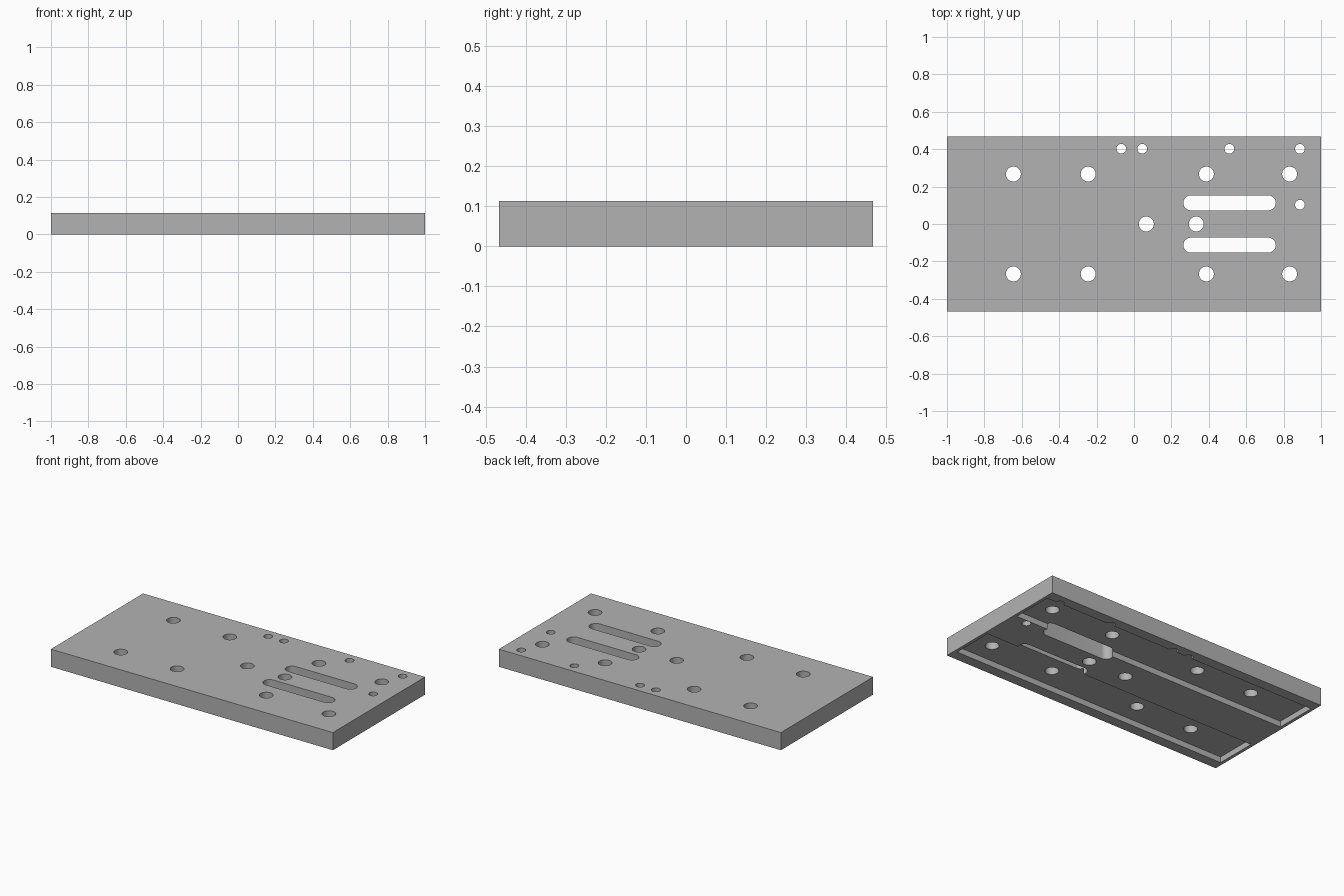
import bpy, bmesh, math

cube = bpy.data.objects.get("Cube")
if cube:
    bpy.data.objects.remove(cube, do_unlink=True)

LENGTH, WIDTH, HEIGHT = 2.0, 0.934, 0.113
POCKET_DEPTH = 0.037

grey = bpy.data.materials.new("plain_grey")
grey.use_nodes = True
color = (0.45, 0.45, 0.45, 1)
grey.diffuse_color = color
grey.node_tree.nodes["Principled BSDF"].inputs["Base Color"].default_value = color


def rectangle(x0, x1, y0, y1):
    return [(x0, y0), (x1, y0), (x1, y1), (x0, y1)]


def slot(x0, x1, y, r, steps=16):
    """Rounded slot outline; a circle when x0 equals x1."""
    points = []
    for cx, start in ((x1, -math.pi / 2), (x0, math.pi / 2)):
        last = steps + 1 if x1 > x0 else steps
        for i in range(last):
            a = start + math.pi * i / steps
            points.append((cx + r * math.cos(a), y + r * math.sin(a)))
    return points


def prisms(name, outlines, z0, z1):
    """One object made of upright prisms, one for each outline."""
    bm = bmesh.new()
    for outline in outlines:
        face = bm.faces.new([bm.verts.new((x, y, z0)) for x, y in outline])
        grown = bmesh.ops.extrude_face_region(bm, geom=[face])["geom"]
        verts = [v for v in grown if isinstance(v, bmesh.types.BMVert)]
        bmesh.ops.translate(bm, verts=verts, vec=(0, 0, z1 - z0))
    bmesh.ops.recalc_face_normals(bm, faces=bm.faces)
    mesh = bpy.data.meshes.new(name)
    bm.to_mesh(mesh)
    bm.free()
    mesh.materials.append(grey)
    obj = bpy.data.objects.new(name, mesh)
    bpy.context.collection.objects.link(obj)
    return obj


# Solid plate
plate = prisms("mounting_plate",
               [rectangle(-LENGTH / 2, LENGTH / 2, -WIDTH / 2, WIDTH / 2)], 0, HEIGHT)

# Two shallow underside pockets, leaving a rim and a central rib
pockets = prisms("pocket_cutter",
                 [rectangle(-0.98, 0.98, 0.13, 0.40),
                  rectangle(-0.98, 0.98, -0.40, -0.13)], -0.1, POCKET_DEPTH)

# Through holes and long slots
large = [(x, y) for x in (-0.645, -0.245, 0.387, 0.832) for y in (-0.267, 0.267)]
large += [(0.066, 0), (0.333, 0)]
small = [(x, 0.402) for x in (-0.068, 0.044, 0.51, 0.887)] + [(0.887, 0.103)]
outlines = [slot(x, x, y, 0.04) for x, y in large]
outlines += [slot(x, x, y, 0.026) for x, y in small]
outlines += [slot(0.304, 0.718, y, 0.04) for y in (-0.113, 0.113)]
drills = prisms("hole_cutter", outlines, -0.1, HEIGHT + 0.1)

# Cut the plate, then discard the cutters
bpy.ops.object.select_all(action="DESELECT")
bpy.context.view_layer.objects.active = plate
plate.select_set(True)
for cutter in (pockets, drills):
    cutter.hide_render = True
    mod = plate.modifiers.new(cutter.name, "BOOLEAN")
    mod.operation = "DIFFERENCE"
    mod.solver = "EXACT"
    mod.object = cutter
    bpy.ops.object.modifier_apply(modifier=mod.name)
    bpy.data.objects.remove(cutter, do_unlink=True)

bpy.ops.object.shade_smooth_by_angle(angle=math.radians(30))
